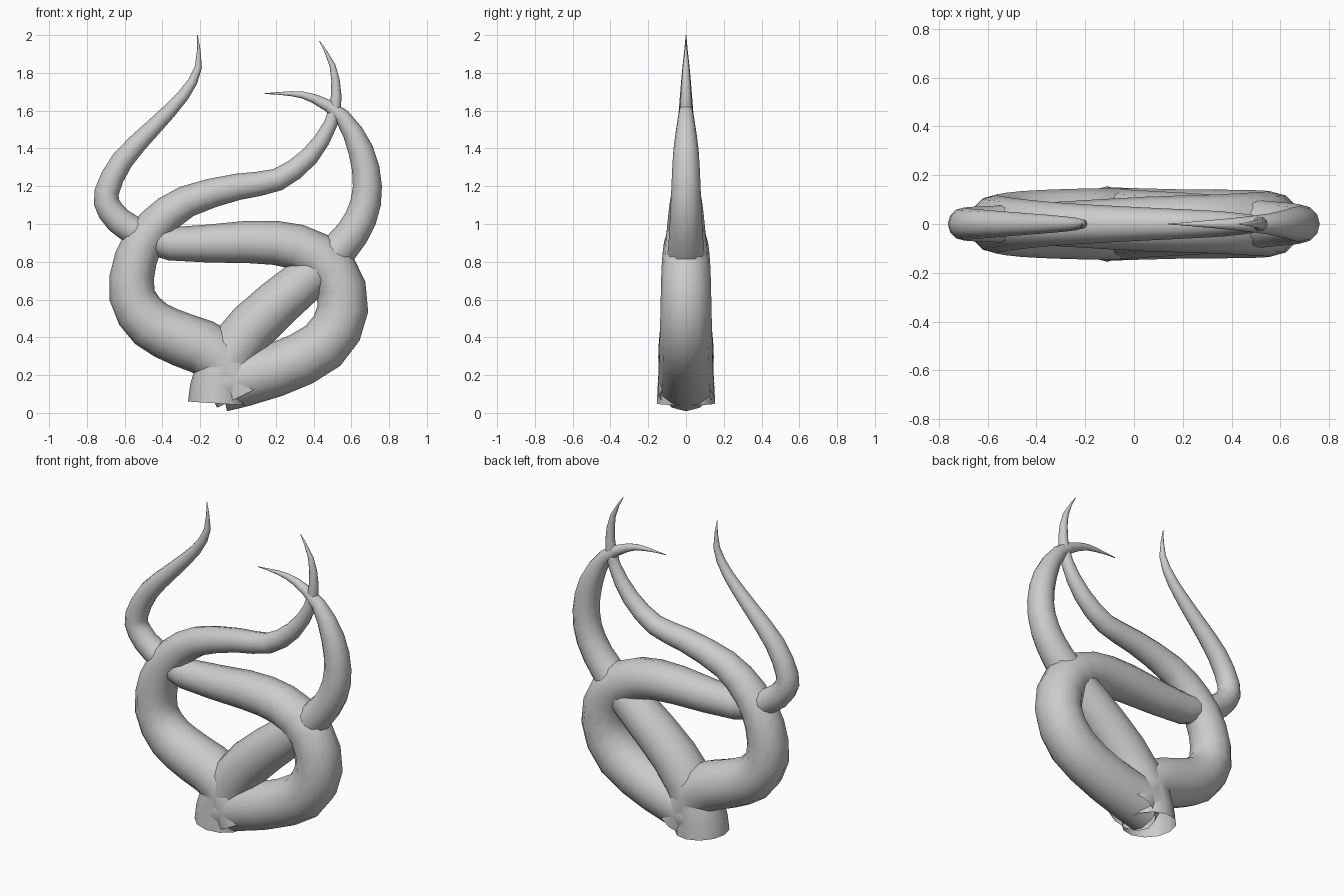
import bpy, bmesh, math
from mathutils import Vector

SIDES = 12


def spline(p, i, t):
    # Catmull-Rom point between p[i] and p[i+1]
    a, b = p[max(i - 1, 0)], p[i]
    c, d = p[i + 1], p[min(i + 2, len(p) - 1)]
    return 0.5 * (2 * b + (c - a) * t + (2 * a - 5 * b + 4 * c - d) * t * t
                  + (3 * b - a - 3 * c + d) * t ** 3)


def tendril(name, path):
    # path entries are x, z, radius; every tendril lies in the y = 0 plane
    pts = [Vector(p) for p in path]
    rings = []
    for i in range(len(pts) - 1):
        rings += [pts[i].copy(), spline(pts, i, 0.5)]
    rings.append(pts[-1])
    bm = bmesh.new()
    loops = []
    for i, p in enumerate(rings):
        t = rings[min(i + 1, len(rings) - 1)] - rings[max(i - 1, 0)]
        side = Vector((t.y, 0, -t.x)).normalized()
        loop = []
        for k in range(SIDES):
            a = math.tau * k / SIDES
            off = side * math.cos(a) + Vector((0, 1, 0)) * math.sin(a)
            loop.append(bm.verts.new(Vector((p.x, 0, p.y)) + off * max(p.z, 0.002)))
        loops.append(loop)
    for a, b in zip(loops, loops[1:]):
        for k in range(SIDES):
            n = (k + 1) % SIDES
            bm.faces.new((a[k], a[n], b[n], b[k]))
    bm.faces.new(loops[-1])
    bmesh.ops.recalc_face_normals(bm, faces=bm.faces[:])
    me = bpy.data.meshes.new(name)
    bm.to_mesh(me)
    bm.free()
    for f in me.polygons:
        f.use_smooth = True
    ob = bpy.data.objects.new(name, me)
    bpy.context.collection.objects.link(ob)


# upright root, straight diagonal, then hook on the right
tendril("right_hook_tendril", [
    (-0.11, 0.05, .155), (-0.08, 0.23, .145), (0.08, 0.46, .135), (0.34, 0.69, .12),
    (0.54, 0.87, .095), (0.65, 1.03, .085), (0.685, 1.2, .077), (0.65, 1.39, .067),
    (0.55, 1.57, .042), (0.40, 1.665, .024), (0.28, 1.69, .013), (0.14, 1.69, 0)])

# lower right loop that crosses to the left tip
tendril("left_tip_tendril", [
    (-0.09, 0.155, .15), (0.19, 0.225, .142), (0.45, 0.355, .14), (0.555, 0.55, .135),
    (0.50, 0.76, .13), (0.31, 0.88, .12), (0.05, 0.905, .112), (-0.36, 0.895, .088),
    (-0.57, 0.975, .075), (-0.675, 1.07, .07), (-0.695, 1.17, .065),
    (-0.61, 1.34, .058), (-0.45, 1.51, .045), (-0.29, 1.68, .032),
    (-0.21, 1.83, .019), (-0.215, 2.0, 0)])

# left loop that rises to the upper right tip
tendril("upper_right_tendril", [
    (0.02, 0.09, .145), (-0.10, 0.30, .147), (-0.29, 0.385, .143), (-0.46, 0.47, .135),
    (-0.56, 0.62, .122), (-0.54, 0.82, .113), (-0.44, 0.99, .10), (-0.27, 1.12, .085),
    (0.0, 1.197, .07), (0.21, 1.235, .06), (0.38, 1.36, .05), (0.49, 1.53, .036),
    (0.52, 1.68, .028), (0.50, 1.84, .016), (0.43, 1.97, 0)])
